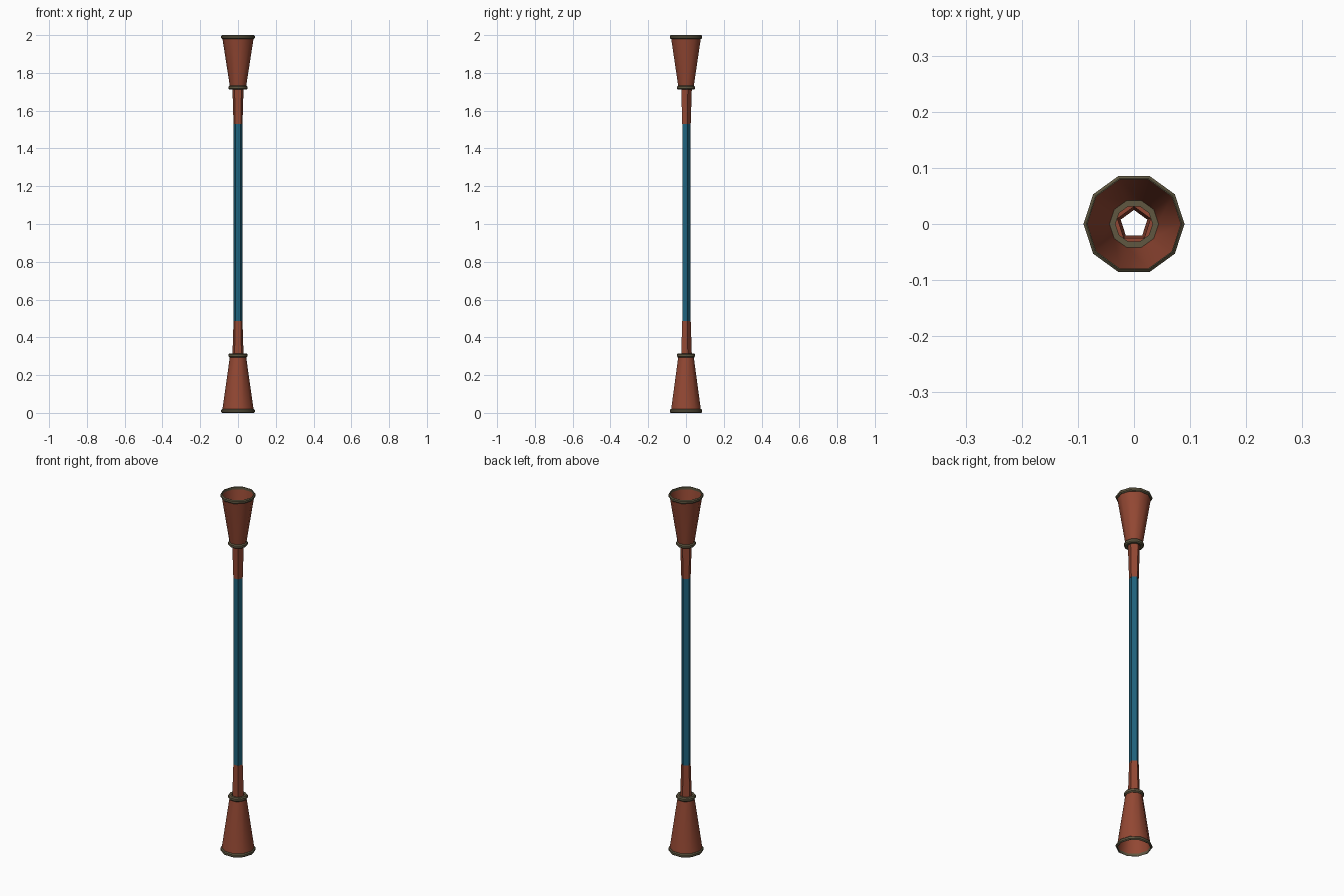
import bpy, math

if "Cube" in bpy.data.objects:
    bpy.data.objects.remove(bpy.data.objects["Cube"])


def material(name, color):
    m = bpy.data.materials.new(name)
    m.diffuse_color = (*color, 1)
    m.use_nodes = True
    m.node_tree.nodes["Principled BSDF"].inputs["Base Color"].default_value = m.diffuse_color
    return m


RED = material("terracotta_red", (0.29, 0.064, 0.033))
TEAL = material("teal_blue", (0.013, 0.125, 0.205))
BRASS = material("dull_brass", (0.115, 0.095, 0.052))


def lathe(name, profile, sides, mat, start=0.0, closed=False):
    """Revolve (radius, z) points around z; closed joins last point to first."""
    verts, faces = [], []
    n = len(profile)
    for r, z in profile:
        for i in range(sides):
            a = start + 2 * math.pi * i / sides
            verts.append((r * math.cos(a), r * math.sin(a), z))
    for j in range(n if closed else n - 1):
        k = (j + 1) % n
        for i in range(sides):
            i2 = (i + 1) % sides
            faces.append((j * sides + i, j * sides + i2, k * sides + i2, k * sides + i))
    me = bpy.data.meshes.new(name)
    me.from_pydata(verts, [], faces)
    me.materials.append(mat)
    ob = bpy.data.objects.new(name, me)
    bpy.context.collection.objects.link(ob)
    bpy.ops.object.select_all(action='DESELECT')
    ob.select_set(True)
    bpy.context.view_layer.objects.active = ob
    bpy.ops.object.shade_smooth_by_angle(angle=math.radians(40))
    return ob


def band(name, inner, outer, z0, z1):
    """Ten-sided metal ring with a bevelled outer edge."""
    b = (z1 - z0) * 0.25
    lathe(name, [(inner, z0), (outer - b, z0), (outer, z0 + b),
                 (outer, z1 - b), (outer - b, z1), (inner, z1)],
          10, BRASS, closed=True)


UP = math.pi / 2  # five-sided tube has a corner facing the back

# Hollow five-sided shaft
lathe("shaft", [(0.0245, 0.486), (0.0245, 1.53)], 5, TEAL, UP)

# Upper and lower ends: cup mouth z, cup throat z, neck end z, direction outward
for tag, mouth, throat, neck_end, s in (("upper", 2.0, 1.722, 1.53, 1),
                                        ("lower", 0.0, 0.304, 0.486, -1)):
    # flared neck with a small flange hidden in the throat ring
    neck = [(0.043, throat), (0.031, throat), (0.025, neck_end)]
    cup = [(0.042, throat), (0.084, mouth - s * 0.008)]
    if s > 0:
        neck.reverse()
    else:
        cup.reverse()
    lathe(tag + "_neck", neck, 5, RED, UP)
    # open ten-sided cup
    lathe(tag + "_cup", cup, 10, RED)
    # throat ring and mouth rim
    band(tag + "_throat_ring", 0.033, 0.050, throat - 0.011, throat + 0.011)
    band(tag + "_mouth_rim", 0.083, 0.090, min(mouth, mouth - s * 0.02),
         max(mouth, mouth - s * 0.02))
